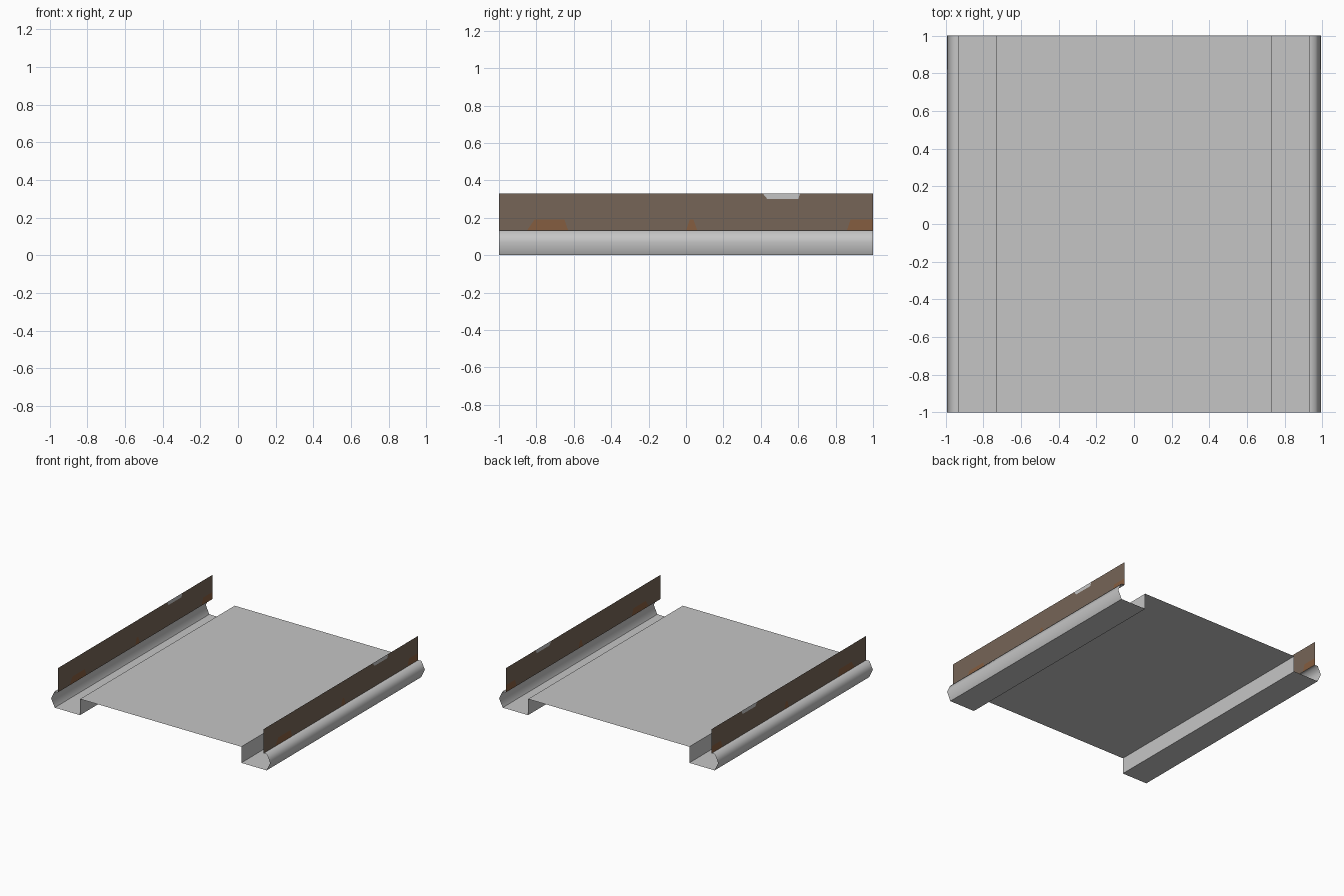
import bpy, bmesh

if "Cube" in bpy.data.objects:
    bpy.data.objects.remove(bpy.data.objects["Cube"])


def material(name, rgb):
    m = bpy.data.materials.new(name)
    m.diffuse_color = (*rgb, 1)
    m.use_nodes = True
    m.node_tree.nodes["Principled BSDF"].inputs["Base Color"].default_value = m.diffuse_color
    return m


GREY = material("light_grey", (0.56, 0.56, 0.56))
BROWN = material("dull_brown", (0.18, 0.13, 0.095))
RUST = material("rust_orange", (0.235, 0.11, 0.05))


def finish(name, bm, mats, mirror=True):
    me = bpy.data.meshes.new(name)
    bm.to_mesh(me)
    bm.free()
    for m in mats:
        me.materials.append(m)
    ob = bpy.data.objects.new(name, me)
    bpy.context.collection.objects.link(ob)
    if mirror:
        mod = ob.modifiers.new("both_sides", 'MIRROR')
        mod.use_axis[0] = True
        mod.use_mirror_merge = False
    return ob


def sheet(name, profile, mirror=True, smooth=False):
    """Open x-z profile swept along y as a thin sheet."""
    bm = bmesh.new()
    rows = [[bm.verts.new((x, y, z)) for y in (-1, 1)] for x, z in profile]
    for a, b in zip(rows, rows[1:]):
        bm.faces.new((a[0], b[0], b[1], a[1])).smooth = smooth
    return finish(name, bm, [GREY], mirror)


# Raised deck
sheet("deck", [(-0.73, 0.132), (0.73, 0.132)], mirror=False)

# Side steps: deck wall and low gutter floor
sheet("gutters", [(0.73, 0.132), (0.73, 0), (0.96, 0)])

# Rounded outer curbs, smooth shaded
sheet("curbs", [(0.932, 0.132), (0.962, 0.132), (0.992, 0.068), (0.96, 0)], smooth=True)

# Upright side panels with rust along the foot and a worn notch at the top
ys = [-1, -0.85, -0.63, 0.0, 0.06, 0.41, 0.46, 0.56, 0.61, 0.86, 1]
zs = [0.132, 0.19, 0.30, 0.33]
narrow = {-0.85: 0.04, -0.63: -0.02, 0.0: 0.02, 0.06: -0.02, 0.86: 0.02}
worn = {0.41: 0.025, 0.61: -0.01}
bm = bmesh.new()
grid = []
for z in zs:
    shift = narrow if z == 0.19 else worn if z == 0.30 else {}
    grid.append([bm.verts.new((0.932, y + shift.get(y, 0), z)) for y in ys])
for r in range(len(zs) - 1):
    for c in range(len(ys) - 1):
        f = bm.faces.new((grid[r][c], grid[r][c + 1], grid[r + 1][c + 1], grid[r + 1][c]))
        if r == 0 and c in (1, 3, 9):
            f.material_index = 1
        elif r == 2 and c in (5, 6, 7):
            f.material_index = 2
finish("side_panels", bm, [BROWN, RUST, GREY])
